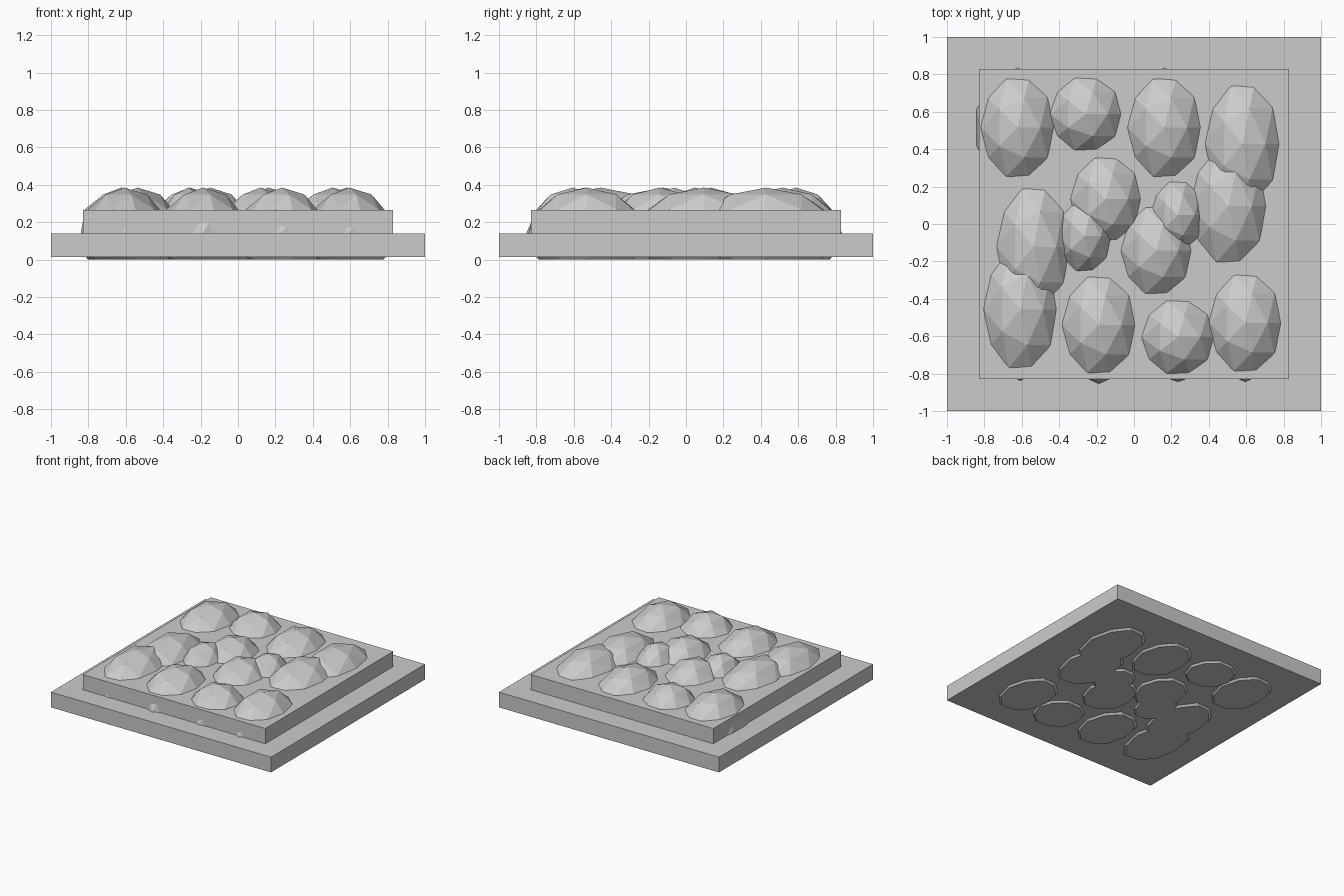
import bpy, bmesh
from mathutils import Matrix, Vector

if "Cube" in bpy.data.objects:
    bpy.data.objects.remove(bpy.data.objects["Cube"])


def slab(name, half, z0, z1):
    bpy.ops.mesh.primitive_cube_add(size=1, location=(0, 0, (z0 + z1) / 2))
    ob = bpy.context.object
    ob.name = name
    ob.scale = (half * 2, half * 2, z1 - z0)


def stone(name, x0, x1, y0, y1):
    # faceted ellipsoid sunk in the mortar, underside cut flat
    section = 0.86  # width at mortar level relative to the full width
    bm = bmesh.new()
    bmesh.ops.create_icosphere(bm, subdivisions=2, radius=1)
    size = Vector(((x1 - x0) / 2 / section, (y1 - y0) / 2 / section, 0.245))
    bmesh.ops.scale(bm, vec=size, verts=bm.verts)
    bmesh.ops.translate(bm, vec=((x0 + x1) / 2, (y0 + y1) / 2, 0.14), verts=bm.verts)
    cut = bmesh.ops.bisect_plane(bm, geom=bm.verts[:] + bm.edges[:] + bm.faces[:],
                                 plane_co=(0, 0, 0), plane_no=(0, 0, 1), clear_inner=True)
    rim = [e for e in cut["geom_cut"] if isinstance(e, bmesh.types.BMEdge)]
    bmesh.ops.contextual_create(bm, geom=rim)
    me = bpy.data.meshes.new(name)
    bm.to_mesh(me)
    bm.free()
    bpy.context.collection.objects.link(bpy.data.objects.new(name, me))


# Square base and mortar bed
slab("base_slab", 1.0, 0.015, 0.14)
slab("mortar_bed", 0.83, 0.14, 0.265)

# Cobbles: extents in x and y at mortar level
cobbles = [
    (-.82, -.425, .24, .79), (-.45, -.065, .385, .79), (-.035, .36, .24, .79),
    (.38, .78, .10, .755), (.30, .71, -.22, .41), (-.34, .04, -.10, .365),
    (-.735, -.34, -.45, .205), (-.805, -.41, -.785, -.13), (-.41, -.12, -.26, .13),
    (.09, .38, -.14, .235), (-.07, .31, -.385, .10), (-.385, .01, -.81, -.27),
    (.04, .43, -.81, -.40), (.40, .79, -.80, -.26),
]
for i, c in enumerate(cobbles):
    stone(f"cobble_{i + 1}", *c)
